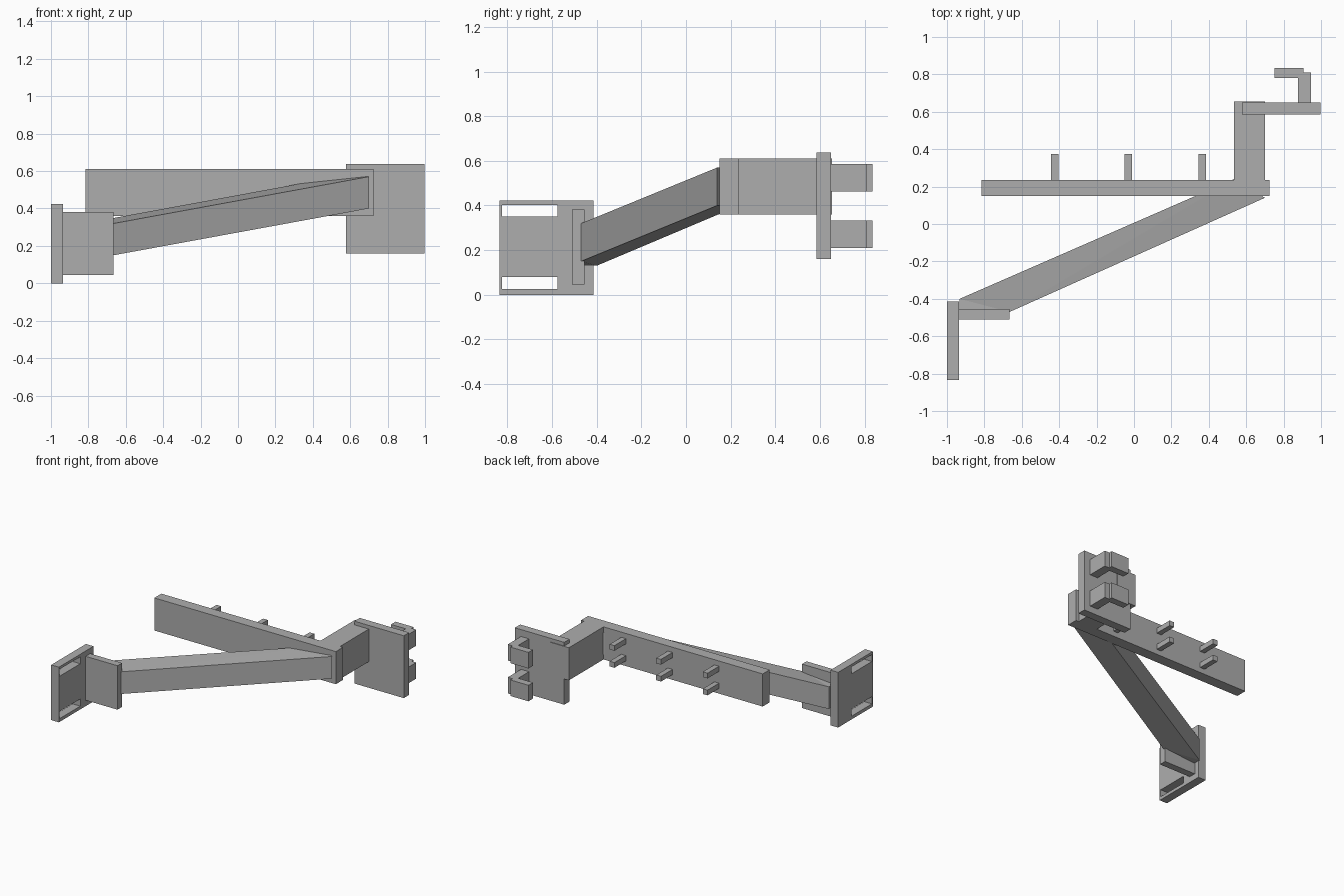
import bpy, bmesh

cube = bpy.data.objects.get("Cube")
if cube:
    bpy.data.objects.remove(cube, do_unlink=True)

grey = bpy.data.materials.new("plain grey")
grey.use_nodes = True
grey.diffuse_color = (0.42, 0.42, 0.42, 1)
grey.node_tree.nodes["Principled BSDF"].inputs["Base Color"].default_value = (0.42, 0.42, 0.42, 1)


def finish(name, bm):
    bmesh.ops.recalc_face_normals(bm, faces=bm.faces)
    mesh = bpy.data.meshes.new(name)
    bm.to_mesh(mesh)
    bm.free()
    mesh.materials.append(grey)
    obj = bpy.data.objects.new(name, mesh)
    bpy.context.collection.objects.link(obj)
    return obj


def box(name, x, y, z):
    """Axis-aligned box from (min, max) pairs."""
    bm = bmesh.new()
    bmesh.ops.create_cube(bm, size=1)
    for v in bm.verts:
        for i, (lo, hi) in enumerate((x, y, z)):
            v.co[i] = hi if v.co[i] > 0 else lo
    return finish(name, bm)


def slotted_plate(name, x, ys, zs, holes):
    """Grid of cells in the YZ plane, some left open, extruded along X."""
    bm = bmesh.new()
    verts = [[bm.verts.new((x[0], y, z)) for z in zs] for y in ys]
    for i in range(len(ys) - 1):
        for j in range(len(zs) - 1):
            if (i, j) not in holes:
                bm.faces.new((verts[i][j], verts[i + 1][j],
                              verts[i + 1][j + 1], verts[i][j + 1]))
    ext = bmesh.ops.extrude_face_region(bm, geom=bm.faces[:], use_keep_orig=True)
    moved = [g for g in ext["geom"] if isinstance(g, bmesh.types.BMVert)]
    bmesh.ops.translate(bm, verts=moved, vec=(x[1] - x[0], 0, 0))
    return finish(name, bm)


# Slotted end plate and its flange
slotted_plate("slotted_plate", (-1, -0.935), (-0.835, -0.825, -0.575, -0.415),
              (0, 0.025, 0.08, 0.35, 0.403, 0.423), {(1, 1), (1, 3)})
box("plate_flange", (-0.935, -0.665), (-0.51, -0.455), (0.045, 0.382))

# Sloping arm: footprint corners with bottom and top heights
corners = [(-0.665, -0.47, 0.15, 0.32), (0.7, 0.14, 0.4, 0.57),
           (0.535, 0.24, 0.4, 0.57), (-0.932, -0.4, 0.13, 0.3),
           (-0.932, -0.47, 0.13, 0.3)]
bm = bmesh.new()
low = [bm.verts.new((x, y, b)) for x, y, b, t in corners]
high = [bm.verts.new((x, y, t)) for x, y, b, t in corners]
bm.faces.new(low[::-1])
bm.faces.new(high)
for i in range(len(low)):
    j = (i + 1) % len(low)
    bm.faces.new((low[i], low[j], high[j], high[i]))
bmesh.ops.triangulate(bm, faces=[f for f in bm.faces if len(f.verts) > 4])
finish("sloping_arm", bm)

# Long beam, side block and end plate
box("long_beam", (-0.815, 0.725), (0.15, 0.235), (0.36, 0.61))
box("side_block", (0.535, 0.7), (0.235, 0.655), (0.36, 0.61))
box("hook_plate", (0.578, 0.997), (0.585, 0.65), (0.16, 0.638))

# Two rows of pegs on the back of the beam
for x in (-0.425, -0.03, 0.365):
    for row, z in (("lower", 0.42), ("upper", 0.55)):
        box(row + "_peg", (x - 0.02, x + 0.02), (0.235, 0.375), (z - 0.02, z + 0.02))

# Two bent hooks on the back of the end plate
for row, z in (("lower", (0.21, 0.333)), ("upper", (0.462, 0.585))):
    box(row + "_hook_stem", (0.877, 0.945), (0.65, 0.81), z)
    box(row + "_hook_tip", (0.752, 0.905), (0.78, 0.835), z)
